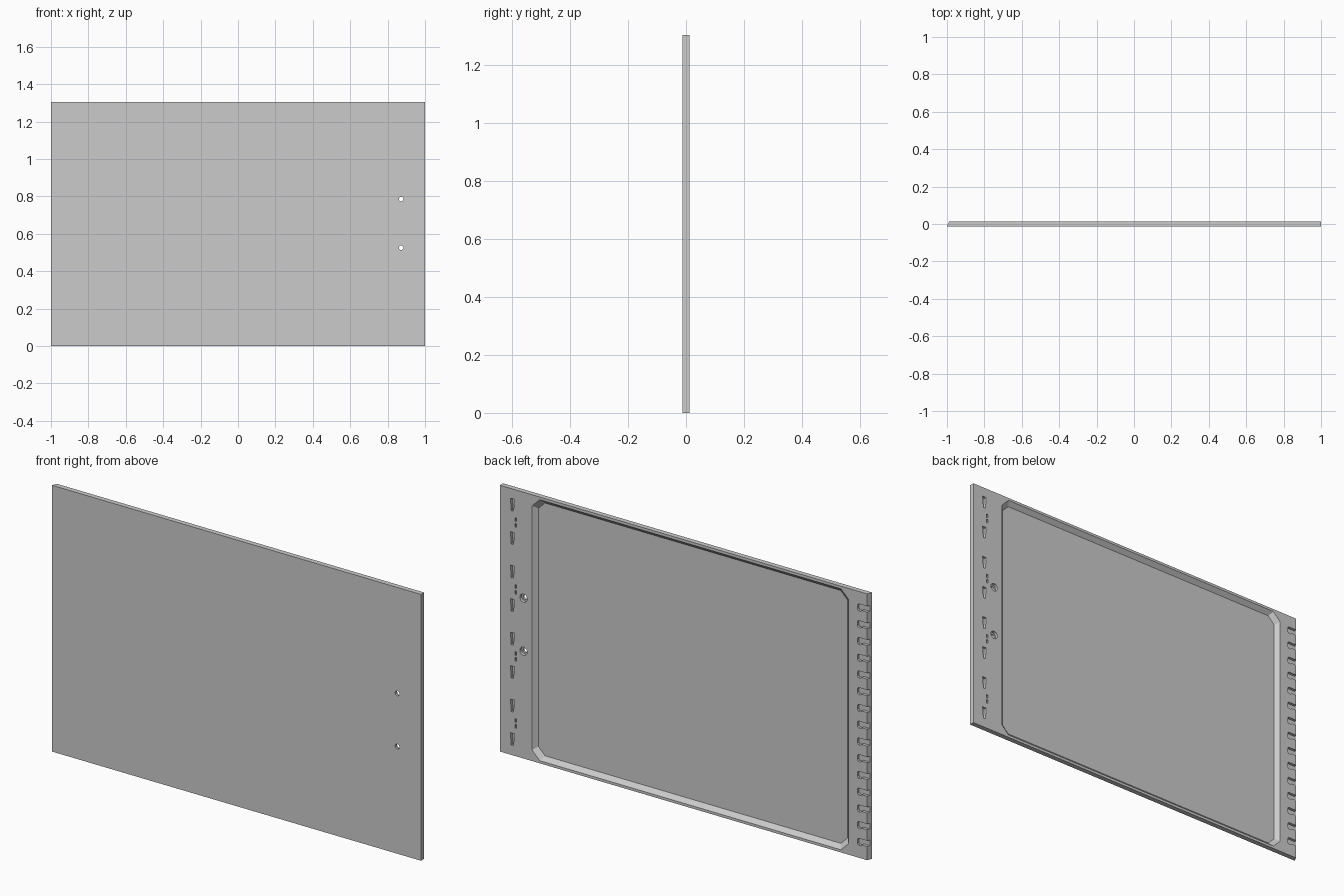
import bpy
import bmesh
import math

cube = bpy.data.objects.get("Cube")
if cube:
    bpy.data.objects.remove(cube, do_unlink=True)

HEIGHT = 1.304
MID = HEIGHT / 2
FRONT, BACK = -0.0125, 0.0125
OVER = BACK + 0.01

grey = bpy.data.materials.new("plain_grey")
grey.use_nodes = True
COLOUR = (0.6, 0.6, 0.6, 1)
grey.diffuse_color = COLOUR
grey.node_tree.nodes["Principled BSDF"].inputs["Base Color"].default_value = COLOUR


def loft(bm, near, far, y_near, y_far):
    """Solid between two matching outlines in the x-z plane."""
    a = [bm.verts.new((x, y_near, z)) for x, z in near]
    b = [bm.verts.new((x, y_far, z)) for x, z in far]
    bm.faces.new(a)
    bm.faces.new(b[::-1])
    for i in range(len(a)):
        j = (i + 1) % len(a)
        bm.faces.new((a[i], b[i], b[j], a[j]))


def finish(bm, name):
    bmesh.ops.recalc_face_normals(bm, faces=bm.faces)
    mesh = bpy.data.meshes.new(name)
    bm.to_mesh(mesh)
    bm.free()
    mesh.materials.append(grey)
    obj = bpy.data.objects.new(name, mesh)
    bpy.context.collection.objects.link(obj)
    return obj


def rect(x0, x1, z0, z1):
    return [(x0, z0), (x1, z0), (x1, z1), (x0, z1)]


def cut_corner_rect(x0, x1, z0, z1, c):
    return [(x0 + c, z0), (x1 - c, z0), (x1, z0 + c), (x1, z1 - c),
            (x1 - c, z1), (x0 + c, z1), (x0, z1 - c), (x0, z0 + c)]


def circle(x, z, r, n=20):
    return [(x + r * math.cos(i * math.tau / n), z + r * math.sin(i * math.tau / n))
            for i in range(n)]


# Panel slab with one slanted end
bm = bmesh.new()
loft(bm, rect(-1, 1, 0, HEIGHT), rect(-0.989, 1, 0, HEIGHT), FRONT, BACK)
panel = finish(bm, "door_panel")

# Cutters for the back recess, slots, notches and holes
bm = bmesh.new()
floor, slope = BACK - 0.02, 0.02
grow = slope * (OVER - BACK) / 0.02
outer = (-0.89 - grow, 0.825 + grow, 0.013 - grow, HEIGHT - 0.013 + grow, 0.044)
inner = (-0.89 + slope, 0.825 - slope, 0.013 + slope, HEIGHT - 0.013 - slope, 0.036)
loft(bm, cut_corner_rect(*inner), cut_corner_rect(*outer), floor, OVER)

# Row of notches open to the slanted end
for i in range(15):
    z = MID + (i - 7) * 0.082
    notch = [(-1.02, z - 0.011), (-0.962, z - 0.011), (-0.955, z - 0.017),
             (-0.943, z - 0.017), (-0.937, z - 0.01), (-0.937, z + 0.01),
             (-0.943, z + 0.017), (-1.02, z + 0.017)]
    loft(bm, notch, notch, BACK - 0.014, OVER)

# Tapered slots near the other end
for i in range(8):
    z = MID + (i - 3.5) * 0.164
    slot = [(0.926, z - 0.03), (0.938, z - 0.03), (0.943, z + 0.03), (0.921, z + 0.03)]
    loft(bm, slot, slot, BACK - 0.015, OVER)

# Small paired pockets between the slots
for i in range(4):
    z = MID + (i - 1.5) * 0.328
    for dz in (-0.014, 0.014):
        pocket = rect(0.909, 0.919, z + dz - 0.009, z + dz + 0.009)
        loft(bm, pocket, pocket, BACK - 0.008, OVER)

# Through holes, wider at the back
for z in (0.525, 0.785):
    loft(bm, circle(0.872, z, 0.012), circle(0.872, z, 0.012), FRONT - 0.01, 0)
    loft(bm, circle(0.872, z, 0.02), circle(0.872, z, 0.02), -0.002, OVER)
cutters = finish(bm, "panel_cutters")
cutters.hide_render = True

# Carve the panel and drop the helper
mod = panel.modifiers.new("carve", "BOOLEAN")
mod.operation = "DIFFERENCE"
mod.solver = "EXACT"
mod.use_self = True
mod.object = cutters
bpy.context.view_layer.objects.active = panel
panel.select_set(True)
bpy.ops.object.modifier_apply(modifier=mod.name)
bpy.data.objects.remove(cutters, do_unlink=True)
